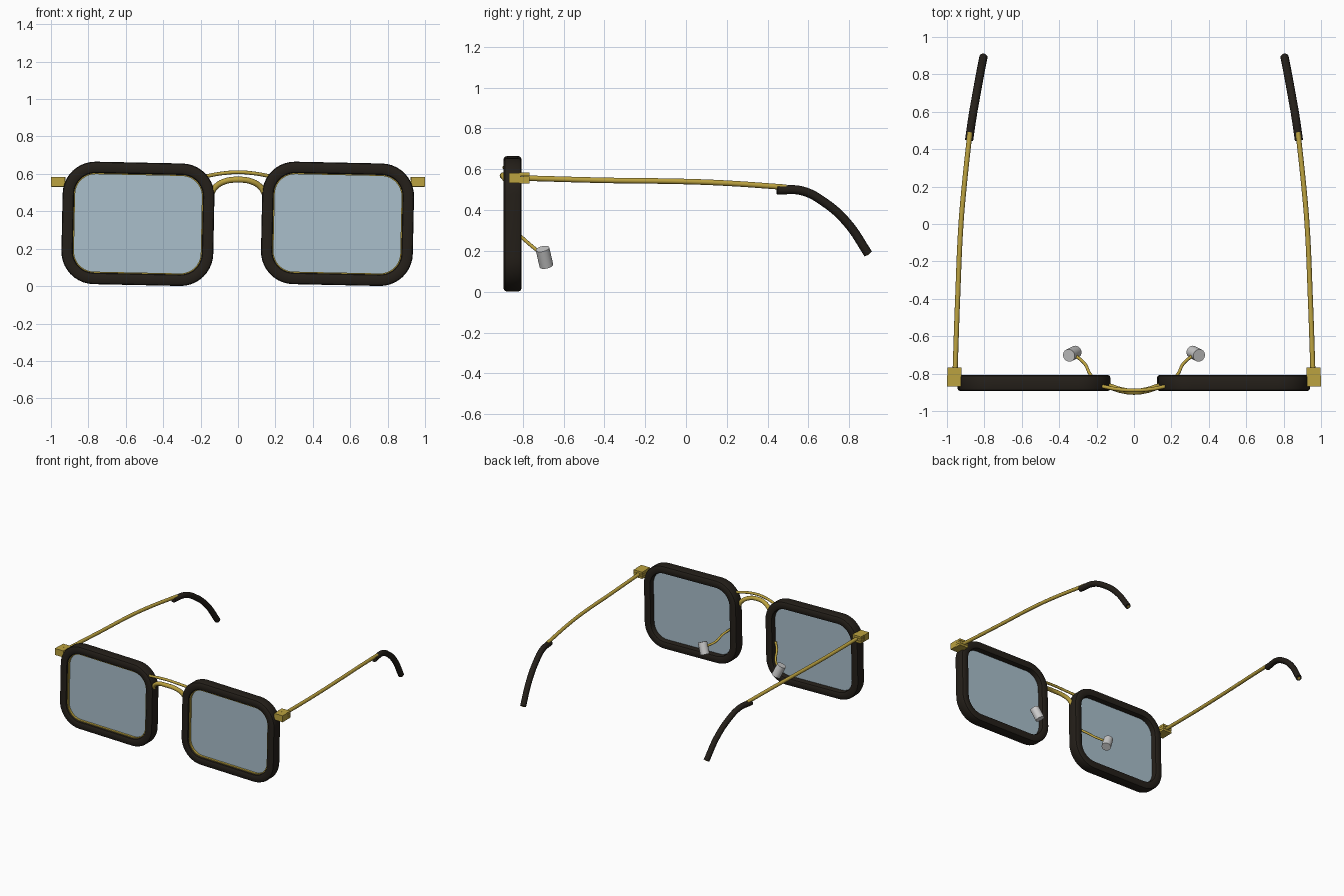
import bpy, bmesh, math
from mathutils import Vector

if "Cube" in bpy.data.objects:
    bpy.data.objects.remove(bpy.data.objects["Cube"])


def material(name, rgba):
    m = bpy.data.materials.new(name)
    m.diffuse_color = rgba
    m.use_nodes = True
    m.node_tree.nodes["Principled BSDF"].inputs["Base Color"].default_value = m.diffuse_color
    return m


BLACK = material("dark_acetate", (0.018, 0.014, 0.010, 1))
GOLD = material("gold_metal", (0.50, 0.36, 0.05, 1))
GLASS = material("tinted_glass", (0.40, 0.52, 0.60, 0.6))

W, H, R = 0.812, 0.655, 0.175          # outer rim width, height, corner radius
TILT = math.radians(1.2)
CZ, CY = 0.333, -0.85


def outline(inset, cx, y, n=10):
    """Rounded rectangle, slightly tilted in the x-z plane."""
    w, h, r = W / 2 - R, H / 2 - R, R - inset
    pts = []
    for q, (sx, sz) in enumerate([(1, 1), (-1, 1), (-1, -1), (1, -1)]):
        for i in range(n + 1):
            a = (q + i / n) * math.pi / 2
            x, z = sx * w + r * math.cos(a), sz * h + r * math.sin(a)
            pts.append((cx + x * math.cos(TILT) + z * math.sin(TILT), y,
                        CZ - x * math.sin(TILT) + z * math.cos(TILT)))
    return pts


def finish(name, bm, mat=None, angle=35):
    bmesh.ops.recalc_face_normals(bm, faces=bm.faces)
    me = bpy.data.meshes.new(name)
    bm.to_mesh(me)
    bm.free()
    ob = bpy.data.objects.new(name, me)
    bpy.context.collection.objects.link(ob)
    if mat:
        me.materials.append(mat)
    bpy.ops.object.select_all(action='DESELECT')
    ob.select_set(True)
    bpy.context.view_layer.objects.active = ob
    bpy.ops.object.shade_smooth_by_angle(angle=math.radians(angle))
    return ob


def loft(name, cx, profile, mat, closed=True):
    """Sweep an (inset, y) profile around the lens outline."""
    bm = bmesh.new()
    rings = [[bm.verts.new(p) for p in outline(d, cx, CY + y)] for d, y in profile]
    pairs = list(zip(rings, rings[1:] + rings[:1])) if closed else list(zip(rings, rings[1:]))
    for a, b in pairs:
        for i in range(len(a)):
            j = (i + 1) % len(a)
            bm.faces.new((a[i], a[j], b[j], b[i]))
    if not closed:
        bm.faces.new(rings[0])
        bm.faces.new(rings[-1])
    return finish(name, bm, mat)


def tube(name, pts, radius, mat):
    cu = bpy.data.curves.new(name, 'CURVE')
    cu.dimensions = '3D'
    cu.bevel_depth, cu.bevel_resolution = radius, 4
    cu.resolution_u, cu.use_fill_caps = 8, True
    sp = cu.splines.new('BEZIER')
    sp.bezier_points.add(len(pts) - 1)
    for bp, p in zip(sp.bezier_points, pts):
        bp.co = p
        bp.handle_left_type = bp.handle_right_type = 'AUTO'
    ob = bpy.data.objects.new(name, cu)
    bpy.context.collection.objects.link(ob)
    cu.materials.append(mat)
    bpy.ops.object.select_all(action='DESELECT')
    ob.select_set(True)
    bpy.context.view_layer.objects.active = ob
    bpy.ops.object.convert(target='MESH')
    bpy.ops.object.shade_smooth_by_angle(angle=math.radians(50))


def box(name, lo, hi, mat):
    bm = bmesh.new()
    bmesh.ops.create_cube(bm, size=1)
    lo, hi = Vector(lo), Vector(hi)
    for v in bm.verts:
        v.co = (lo + hi) / 2 + Vector(a * b for a, b in zip(v.co, hi - lo))
    finish(name, bm, mat)


def cylinder(name, a, b, r):
    a, b = Vector(a), Vector(b)
    bm = bmesh.new()
    bmesh.ops.create_cone(bm, cap_ends=True, segments=24, radius1=r, radius2=r, depth=(b - a).length)
    bm.transform((b - a).to_track_quat('Z', 'Y').to_matrix().to_4x4())
    bmesh.ops.translate(bm, verts=bm.verts, vec=(a + b) / 2)
    finish(name, bm)


# rims, gold inlay rings and lenses
RIM = [(0.014, -0.044), (0.004, -0.038), (0, -0.027), (0, 0.027), (0.004, 0.038), (0.014, 0.044),
       (0.048, 0.044), (0.057, 0.039), (0.061, 0.03), (0.061, -0.03), (0.057, -0.039), (0.048, -0.044)]
for side, cx in (("left", -0.535), ("right", 0.532)):
    loft(side + "_rim", cx, RIM, BLACK)
    loft(side + "_inlay_ring", cx, [(0.055, -0.03), (0.067, -0.03), (0.067, -0.008), (0.055, -0.008)], GOLD)
    loft(side + "_lens", cx, [(0.055, -0.012), (0.055, 0.0)], GLASS, closed=False)

# double bridge
tube("upper_bridge", [(-0.17, -0.868, 0.588), (-0.09, -0.883, 0.602), (0, -0.889, 0.609),
                      (0.09, -0.883, 0.602), (0.17, -0.868, 0.588)], 0.01, GOLD)
tube("lower_bridge", [(-0.145, -0.865, 0.49), (-0.12, -0.872, 0.53), (-0.07, -0.888, 0.56), (0, -0.897, 0.569),
                      (0.07, -0.888, 0.56), (0.12, -0.872, 0.53), (0.145, -0.865, 0.49)], 0.016, GOLD)

for side, s in (("left", -1), ("right", 1)):
    def m(pts):
        return [(s * x, y, z) for x, y, z in pts]

    def mbox(name, x0, x1, *rest):
        (y0, y1), (z0, z1) = rest
        box(name, (min(s * x0, s * x1), y0, z0), (max(s * x0, s * x1), y1, z1), GOLD)

    # hinge block with knuckle plates
    mbox(side + "_hinge_block", 0.925, 1.0, (-0.868, -0.81), (0.532, 0.583))
    for i in range(3):
        z = 0.530 + i * 0.0185
        mbox(f"{side}_hinge_knuckle_{i}", 0.922, 0.997, (-0.815, -0.768), (z, z + 0.0165))

    # temple arm wire, running on as a core through the ear tip
    ear = [(0.882, 0.447, 0.499), (0.864, 0.57, 0.494), (0.845, 0.68, 0.437),
           (0.825, 0.79, 0.338), (0.805, 0.893, 0.186)]
    tube(side + "_temple_arm", m([(0.957, -0.80, 0.557), (0.943, -0.40, 0.546), (0.925, 0.0, 0.54),
                                  (0.908, 0.2, 0.532), (0.877, 0.49, 0.512)]), 0.0135, GOLD)
    tube(side + "_ear_tip", m(ear), 0.022, BLACK)
    tube(side + "_ear_tip_core", m([ear[-2], (0.8048, 0.8945, 0.1835)]), 0.010, GOLD)

    # nose pad and its wire
    tube(side + "_pad_wire", m([(0.195, -0.845, 0.30), (0.235, -0.802, 0.264), (0.265, -0.745, 0.215),
                                (0.325, -0.695, 0.18)]), 0.0085, GOLD)
    cylinder(side + "_nose_pad", *m([(0.348, -0.703, 0.210), (0.312, -0.684, 0.127)]), 0.034)
